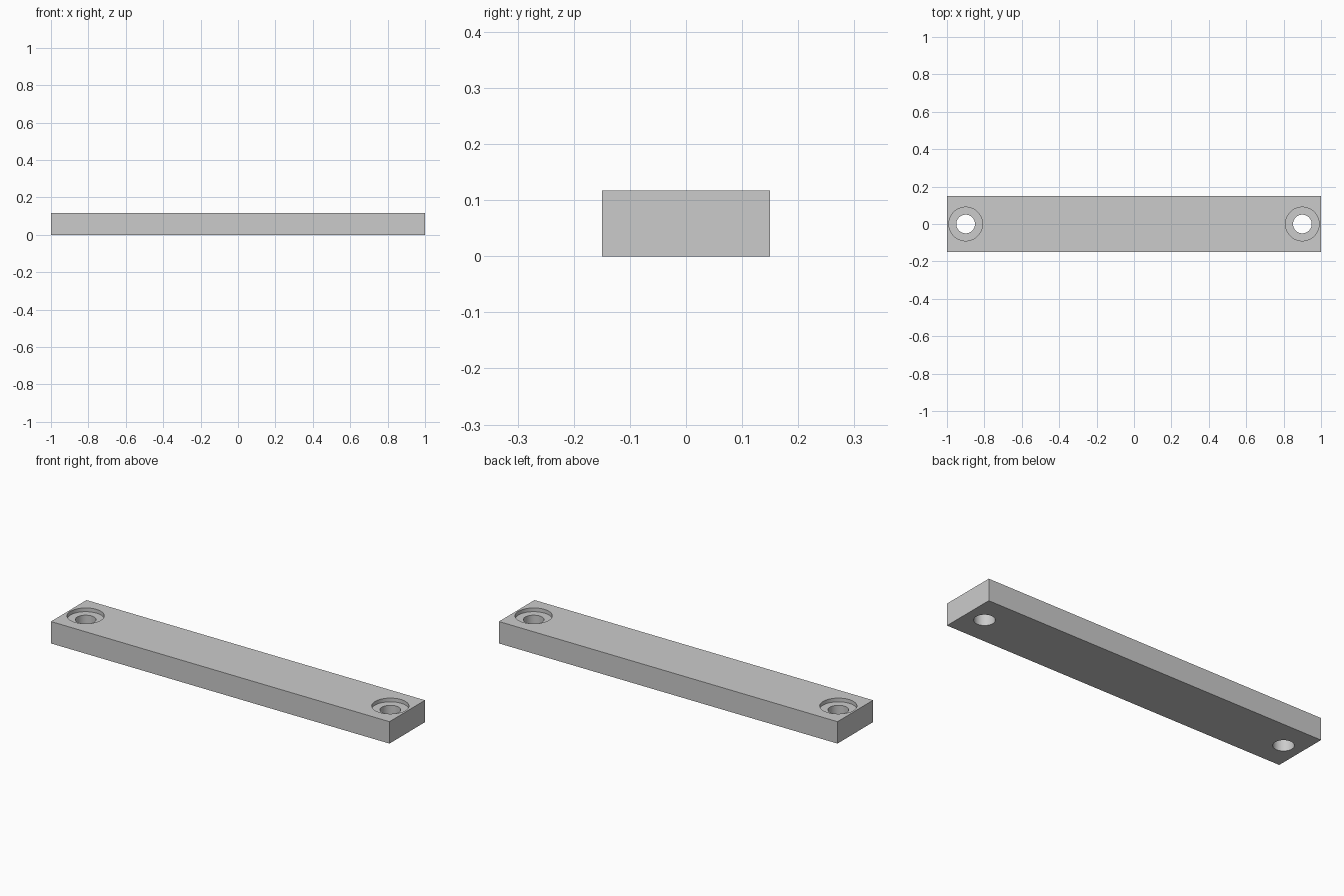
import bpy
import math

if "Cube" in bpy.data.objects:
    bpy.data.objects.remove(bpy.data.objects["Cube"])

LENGTH, WIDTH, HEIGHT = 2.0, 0.3, 0.117
HOLE_X, HOLE_R = 0.9, 0.05
BORE_R, BORE_DEPTH = 0.09, 0.02

# Flat bar
bpy.ops.mesh.primitive_cube_add(size=1, location=(0, 0, HEIGHT / 2))
bar = bpy.context.object
bar.name = "mounting_bar"
bar.scale = (LENGTH, WIDTH, HEIGHT)
bpy.ops.object.transform_apply(location=True, rotation=True, scale=True)


def drill(x, radius, bottom):
    """Cut a round hole down to the given height."""
    top = HEIGHT + 0.1
    bpy.ops.mesh.primitive_cylinder_add(
        vertices=64, radius=radius, depth=top - bottom,
        location=(x, 0, (top + bottom) / 2))
    cutter = bpy.context.object
    cutter.hide_render = True
    mod = bar.modifiers.new("hole", 'BOOLEAN')
    mod.operation = 'DIFFERENCE'
    mod.solver = 'EXACT'
    mod.object = cutter
    bpy.ops.object.select_all(action='DESELECT')
    bpy.context.view_layer.objects.active = bar
    bar.select_set(True)
    bpy.ops.object.modifier_apply(modifier=mod.name)
    bpy.data.objects.remove(cutter, do_unlink=True)


# Screw hole with a shallow counterbore at each end
for side in (-1, 1):
    drill(side * HOLE_X, BORE_R, HEIGHT - BORE_DEPTH)
    drill(side * HOLE_X, HOLE_R, -0.1)

bpy.ops.object.shade_smooth_by_angle(angle=math.radians(30))
